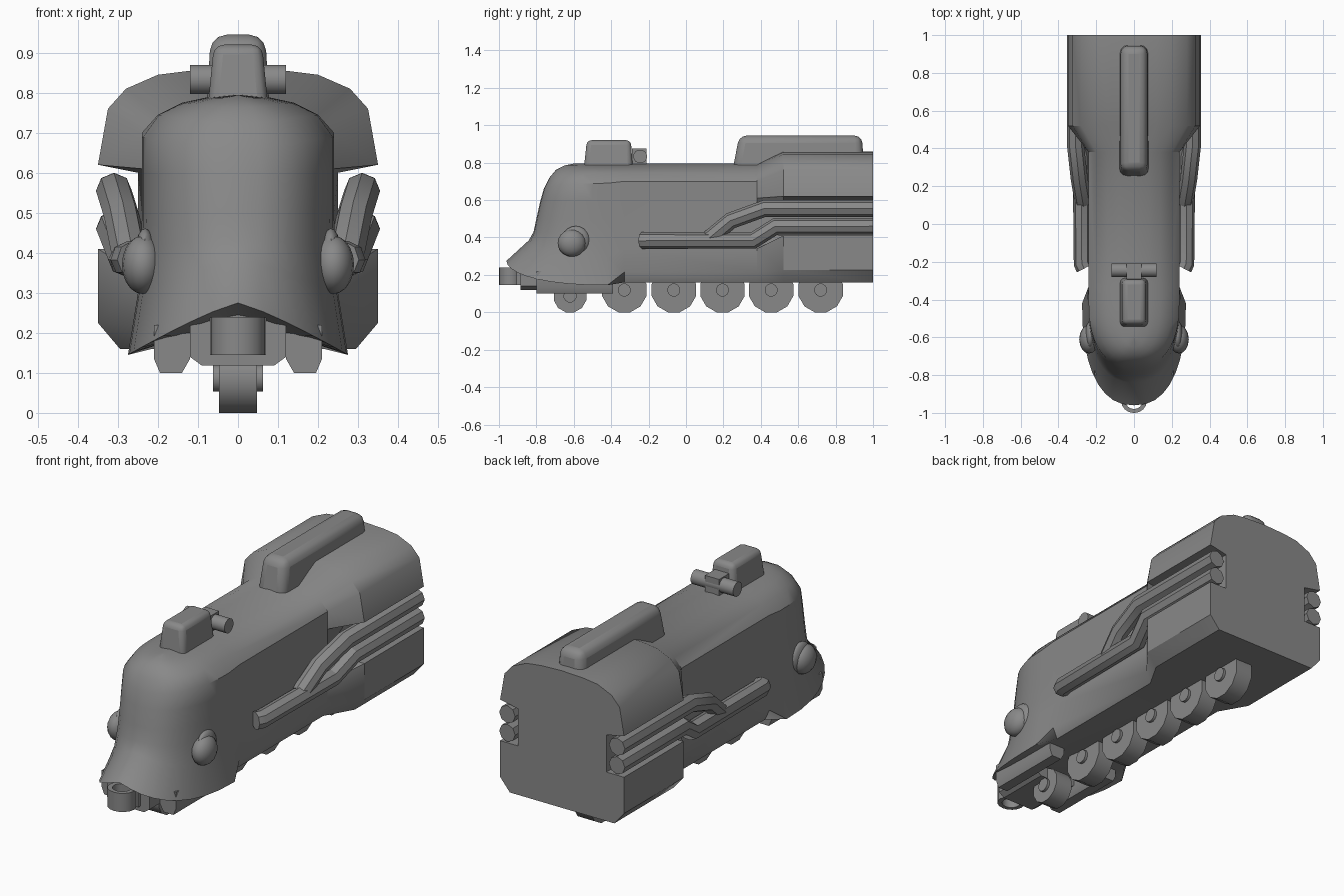
import bpy, bmesh, math

if "Cube" in bpy.data.objects:
    bpy.data.objects.remove(bpy.data.objects["Cube"])

grey = bpy.data.materials.new("plain grey")
grey.diffuse_color = (0.25, 0.25, 0.25, 1)
grey.use_nodes = True
grey.node_tree.nodes["Principled BSDF"].inputs["Base Color"].default_value = grey.diffuse_color


def finish(name, bm, mirror=False, bevel=0.0, angle=30):
    bmesh.ops.recalc_face_normals(bm, faces=bm.faces)
    me = bpy.data.meshes.new(name)
    bm.to_mesh(me)
    bm.free()
    ob = bpy.data.objects.new(name, me)
    bpy.context.collection.objects.link(ob)
    me.materials.append(grey)
    if mirror:
        m = ob.modifiers.new("mirror", 'MIRROR')
        m.use_clip = True
        m.merge_threshold = 0.0005
    if bevel:
        b = ob.modifiers.new("bevel", 'BEVEL')
        b.width, b.segments, b.limit_method = bevel, 3, 'ANGLE'
    smooth(ob, angle)
    return ob


def smooth(ob, angle):
    bpy.ops.object.select_all(action='DESELECT')
    ob.select_set(True)
    bpy.context.view_layer.objects.active = ob
    bpy.ops.object.shade_smooth_by_angle(angle=math.radians(angle))


def prism(name, outline, y0, y1, mirror=False):
    """Front outline (x, z) extruded along y."""
    bm = bmesh.new()
    rings = [[bm.verts.new((x, y, z)) for x, z in outline] for y in (y0, y1)]
    n = len(outline)
    for i in range(n):
        j = (i + 1) % n
        bm.faces.new((rings[0][i], rings[0][j], rings[1][j], rings[1][i]))
    for r in rings:
        bm.faces.new(r)
    return finish(name, bm, mirror)


def taper(name, low, high, bevel):
    """Tapered block; low and high are (half width, y0, y1, z)."""
    bm = bmesh.new()
    a, b = [[bm.verts.new(p) for p in ((-w, y0, z), (w, y0, z), (w, y1, z), (-w, y1, z))]
            for w, y0, y1, z in (low, high)]
    for i in range(4):
        j = (i + 1) % 4
        bm.faces.new((a[i], a[j], b[j], b[i]))
    bm.faces.new(a)
    bm.faces.new(b)
    return finish(name, bm, bevel=bevel, angle=40)


def cylinder(bm, r, half, centre, sides, turn=True):
    """Cylinder along x, with a flat side down."""
    res = bmesh.ops.create_cone(bm, cap_ends=True, segments=sides, radius1=r, radius2=r, depth=2 * half)
    for v in res['verts']:
        x, y, z = v.co
        c, s = math.cos(math.pi / sides), math.sin(math.pi / sides)
        x, y = x * c - y * s, x * s + y * c
        v.co = (z + centre[0], x + centre[1], y + centre[2])


# Body shell: half cross-sections of the boiler and of the wide rear
boiler = [(0, .795), (.08, .788), (.14, .775), (.2, .745), (.24, .70), (.24, .61), (.24, .5),
          (.24, .42), (.24, .34), (.24, .215), (.215, .16), (0, .16)]
rear = [(0, .86), (.12, .855), (.2, .845), (.28, .81), (.325, .76), (.35, .62), (.25, .60),
        (.25, .41), (.35, .41), (.35, .225), (.295, .16), (0, .16)]
# Nose levels: half width, side height, front y, front height
nose = [(0, .795, -.60, .795), (.08, .788, -.65, .785), (.14, .775, -.695, .762), (.2, .745, -.73, .72),
        (.24, .69, -.76, .66), (.24, .6, -.78, .59), (.24, .5, -.80, .50), (.242, .42, -.815, .43),
        (.25, .3, -.84, .385), (.275, .145, -.96, .275), (.2, .17, -.86, .235), (0, .17, -.85, .235)]
bm = bmesh.new()
rows = []
STEPS = 9
for (w, zs, f, zf), (bx, bz), (rx, rz) in zip(nose, boiler, rear):
    pts = []
    for j in range(STEPS, -1, -1):
        a = math.pi / 2 * j / STEPS
        c, s = max(math.cos(a), 0) ** .85, math.sin(a) ** .85
        c = 0 if j == STEPS else c
        pts.append((w * c, -.42 + (f + .42) * s, zf + (zs - zf) * c ** 1.2))
    pts += [(bx, -.33, bz), (bx, .38, bz), (rx, .52, rz), (rx, 1, rz)]
    rows.append([bm.verts.new(p) for p in pts])
for r0, r1 in zip(rows, rows[1:]):
    for i in range(len(r0) - 1):
        bm.faces.new((r0[i], r0[i + 1], r1[i + 1], r1[i]))
bm.faces.new([r[-1] for r in rows])
bmesh.ops.remove_doubles(bm, verts=bm.verts, dist=.0003)
finish("body_shell", bm, mirror=True, angle=35)

# Roof parts
taper("rear_roof_dome", (.08, .245, .955, .74), (.068, .285, .94, .945), .04)
taper("chimney", (.077, -.548, -.283, .75), (.06, -.53, -.295, .92), .025)
taper("whistle_block", (.04, -.29, -.21, .77), (.04, -.29, -.21, .875), 0)
bm = bmesh.new()
cylinder(bm, .037, .12, (0, -.245, .833), 12)
finish("whistle", bm, angle=35)

# Side pipes
paths = {"lower_pipe": [(.31, 1, .46), (.31, .48, .46), (.28, .36, .384), (.275, -.21, .384), (.262, -.235, .384)],
         "upper_pipe": [(.31, 1, .555), (.31, .42, .555), (.29, .24, .49), (.27, .12, .39)]}
for name, path in paths.items():
    for side, s in (("right", 1), ("left", -1)):
        cu = bpy.data.curves.new(name, 'CURVE')
        cu.dimensions = '3D'
        cu.bevel_depth, cu.bevel_resolution, cu.use_fill_caps = .045, 2, True
        sp = cu.splines.new('POLY')
        sp.points.add(len(path) - 1)
        for p, (x, y, z) in zip(sp.points, path):
            p.co = (s * x, y, z, 1)
        ob = bpy.data.objects.new(side + "_" + name, cu)
        bpy.context.collection.objects.link(ob)
        cu.materials.append(grey)
        bpy.ops.object.select_all(action='DESELECT')
        ob.select_set(True)
        bpy.context.view_layer.objects.active = ob
        bpy.ops.object.convert(target='MESH')
        smooth(bpy.context.object, 30)

# Headlights: bulging lens over a flatter rim
for name, centre, size in (("headlight_lens", (.238, -.61, .37), (.052, .076, .073)),
                           ("headlight_rim", (.232, -.59, .385), (.028, .076, .076))):
    bm = bmesh.new()
    bmesh.ops.create_uvsphere(bm, u_segments=16, v_segments=10, radius=1)
    for v in bm.verts:
        v.co = [c + k * q for c, k, q in zip(centre, size, v.co)]
    finish(name, bm, mirror=True, angle=40)

# Centre row of wheels with hubs
for i, (y, r) in enumerate([(-.62, .09), (-.33, .123), (-.065, .123), (.195, .123), (.455, .123), (.72, .123)]):
    bm = bmesh.new()
    z = r * math.cos(math.pi / 12)
    cylinder(bm, r, .048, (0, y, z), 12)
    cylinder(bm, .035, .062, (0, y, z), 12)
    finish("wheel_%d" % (i + 1), bm, angle=35)

# Underside runners and front housing
prism("front_runner", [(.12, .22), (.12, .135), (.14, .1), (.195, .1), (.21, .135), (.21, .22)], -.8, -.39, True)
prism("front_housing", [(-.12, .25), (-.12, .14), (-.09, .118), (.09, .118), (.12, .14), (.12, .25)], -.885, -.6)
prism("coupler_mount", [(-.07, .24), (-.07, .145), (.07, .145), (.07, .24)], -.905, -.88)

# Coupler ring: upright hollow tube
bm = bmesh.new()
N = 16
loops = []
for r, z in ((.068, .145), (.068, .24), (.045, .24), (.045, .145)):
    loops.append([bm.verts.new((r * math.cos(t * math.tau / N), -.938 + r * .92 * math.sin(t * math.tau / N), z))
                  for t in range(N)])
for k in range(4):
    a, b = loops[k], loops[(k + 1) % 4]
    for t in range(N):
        u = (t + 1) % N
        bm.faces.new((a[t], a[u], b[u], b[t]))
finish("coupler_ring", bm, angle=35)
